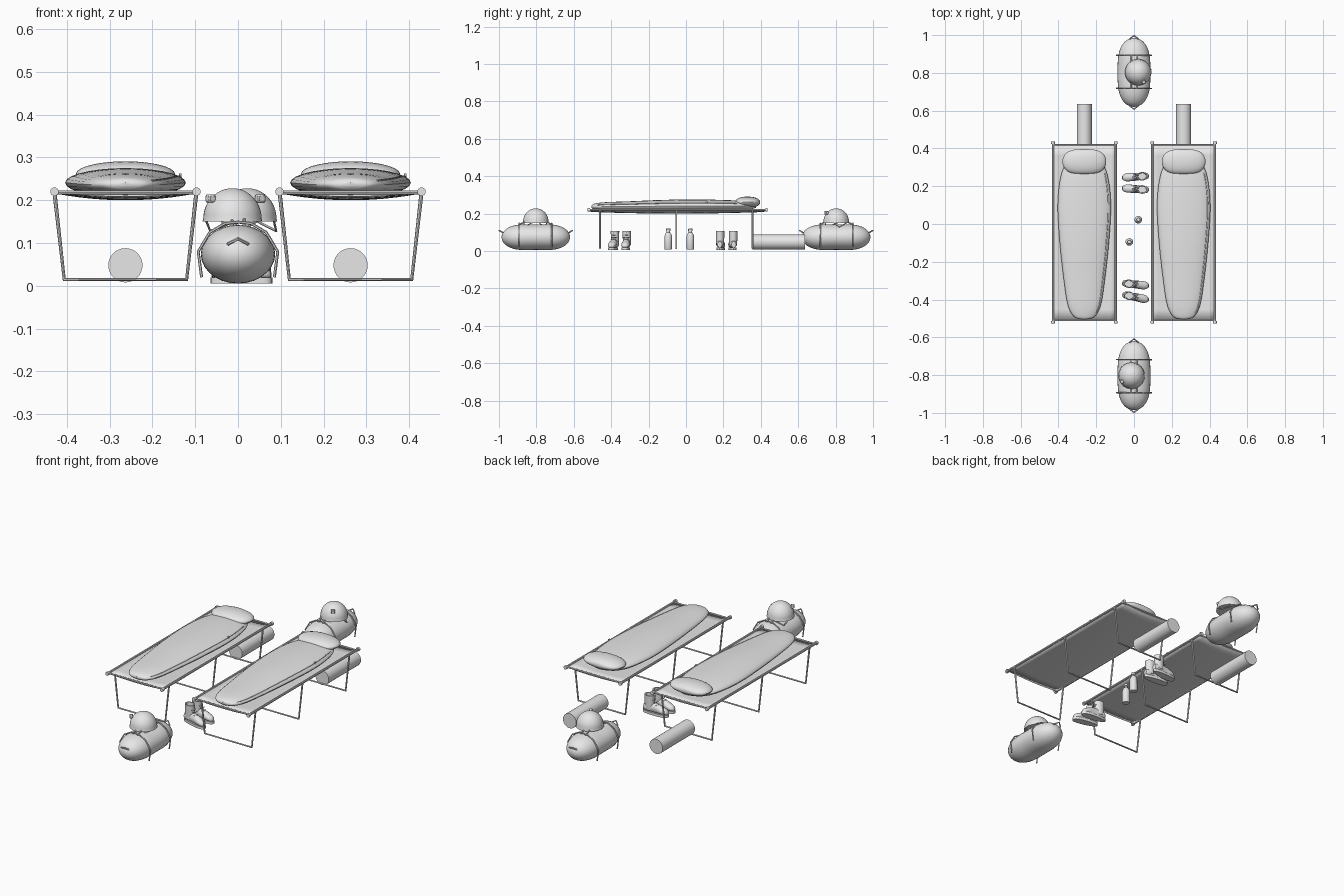
import bpy, bmesh, math
from mathutils import Vector, Matrix

cube = bpy.data.objects.get("Cube")
if cube:
    bpy.data.objects.remove(cube)

grey = bpy.data.materials.new("plain grey")
grey.use_nodes = True
grey.diffuse_color = (0.8, 0.8, 0.8, 1)
grey.node_tree.nodes["Principled BSDF"].inputs["Base Color"].default_value = (0.8, 0.8, 0.8, 1)


def add(name, bm, place=None):
    """Turn a bmesh into a named, smooth shaded object."""
    bmesh.ops.recalc_face_normals(bm, faces=bm.faces)
    if place:
        bm.transform(place)
    mesh = bpy.data.meshes.new(name)
    bm.to_mesh(mesh)
    bm.free()
    mesh.materials.append(grey)
    ob = bpy.data.objects.new(name, mesh)
    bpy.context.collection.objects.link(ob)
    bpy.ops.object.select_all(action='DESELECT')
    ob.select_set(True)
    bpy.context.view_layer.objects.active = ob
    bpy.ops.object.shade_smooth_by_angle(angle=math.radians(40))
    return ob


def rings_to_bmesh(rings):
    """Skin a list of closed rings of points and cap both ends."""
    bm = bmesh.new()
    loops = [[bm.verts.new(p) for p in ring] for ring in rings]
    n = len(loops[0])
    for a, b in zip(loops, loops[1:]):
        for i in range(n):
            j = (i + 1) % n
            bm.faces.new((a[i], a[j], b[j], b[i]))
    bm.faces.new(loops[0])
    bm.faces.new(loops[-1])
    return bm


def circle(n):
    return [(math.cos(2 * math.pi * i / n), math.sin(2 * math.pi * i / n)) for i in range(n)]


def tube(name, points, r, place=None, n=8):
    """Round bar that follows a path of points."""
    pts = [Vector(p) for p in points]
    dirs = [(b - a).normalized() for a, b in zip(pts, pts[1:])]
    tans = [dirs[0]] + [(a + b).normalized() for a, b in zip(dirs, dirs[1:])] + [dirs[-1]]
    rings, side = [], tans[0].orthogonal().normalized()
    for p, t in zip(pts, tans):
        side = (side - t * side.dot(t)).normalized()
        up = t.cross(side)
        rings.append([p + r * (c * side + s * up) for c, s in circle(n)])
    return add(name, rings_to_bmesh(rings), place)


def loft(name, stations, place=None, n=28):
    """Soft body along y: each station is (y, centre z, half width, half height)."""
    rings = [[(hx * c, y, z + hz * s) for c, s in circle(n)] for y, z, hx, hz in stations]
    return add(name, rings_to_bmesh(rings), place)


def lathe(name, profile, place=None, n=28):
    """Upright turned body: profile of (radius, height)."""
    return add(name, rings_to_bmesh([[(r * c, r * s, z) for c, s in circle(n)] for r, z in profile]), place)


def box(name, size, place):
    bm = bmesh.new()
    bmesh.ops.create_cube(bm, size=1, matrix=Matrix.Diagonal((*size, 1)))
    bmesh.ops.bevel(bm, geom=bm.edges[:], offset=min(size) * 0.15, segments=1, affect='EDGES')
    return add(name, bm, place)


def at(x, y, z=0, turn=0):
    return Matrix.Translation((x, y, z)) @ Matrix.Rotation(math.radians(turn), 4, 'Z')


def smooth_stations(keys, steps=5):
    """Catmull-Rom interpolation between key stations."""
    out = []
    ks = [Vector(k) for k in keys]
    for i in range(len(ks) - 1):
        p0, p1, p2, p3 = ks[max(i - 1, 0)], ks[i], ks[i + 1], ks[min(i + 2, len(ks) - 1)]
        for s in range(steps):
            t = s / steps
            out.append(p1 + (p2 - p0) * t / 2 + (2 * p0 - 5 * p1 + 4 * p2 - p3) * t * t / 2
                       + (3 * p1 - p0 - 3 * p2 + p3) * t ** 3 / 2)
    return out + [ks[-1]]


RAIL, TOP, FRONT, BACK = 0.166, 0.22, -0.52, 0.43


def sag(u, v):
    return TOP - 0.002 - 0.016 * (1 - u * u) * (0.45 + 0.55 * (1 - v * v))


def cot(side, x):
    place = at(x, 0)
    # Frame rails, end bars and U-shaped legs
    for s in (-1, 1):
        tube(side + "_cot_rail", [(s * RAIL, FRONT, TOP), (s * RAIL, BACK, TOP)], 0.006, place)
        for y in (FRONT, BACK):
            tube(side + "_rail_cap", [(s * RAIL, y - 0.006, TOP), (s * RAIL, y + 0.006, TOP)], 0.010, place, 12)
    for y in (FRONT + 0.01, BACK - 0.01):
        tube(side + "_end_bar", [(-RAIL, y, TOP - 0.002), (RAIL, y, TOP - 0.002)], 0.0045, place)
    for y in (-0.46, -0.052, 0.355):
        tube(side + "_cot_leg", [(-RAIL, y, TOP), (-0.143, y, 0.015), (0.143, y, 0.015), (RAIL, y, TOP)],
             0.0048, place)
    # Sagging canvas
    bm = bmesh.new()
    n, m = 12, 16
    grid = [[bm.verts.new(((2 * i / n - 1) * RAIL, FRONT + 0.01 + (BACK - FRONT - 0.02) * j / m,
                           sag(2 * i / n - 1, 2 * j / m - 1))) for i in range(n + 1)] for j in range(m + 1)]
    for a, b in zip(grid, grid[1:]):
        for i in range(n):
            bm.faces.new((a[i], a[i + 1], b[i + 1], b[i]))
    canvas = add(side + "_canvas", bm, place)
    mod = canvas.modifiers.new("thickness", 'SOLIDIFY')
    mod.thickness, mod.offset = 0.004, 0
    # Sleeping bag with zip, and pillow
    bag = smooth_stations([(-0.505, 0.237, 0.015, 0.005), (-0.49, 0.237, 0.055, 0.016),
                           (-0.43, 0.237, 0.087, 0.024), (-0.3, 0.238, 0.108, 0.028),
                           (-0.1, 0.24, 0.13, 0.034), (0.1, 0.241, 0.141, 0.034),
                           (0.25, 0.241, 0.125, 0.03), (0.33, 0.24, 0.09, 0.022), (0.375, 0.24, 0.03, 0.008)])
    loft(side + "_sleeping_bag", bag, place)
    tube(side + "_bag_zip", [(hx * 0.9, y, z + hz * 0.44) for y, z, hx, hz in bag[7:32]], 0.0025, place, 6)
    box(side + "_zip_pull", (0.006, 0.014, 0.01), at(x + 0.128, 0.11, 0.258))
    pillow = [(0.33 - 0.066 * math.cos(a), 0.261, 0.116 * math.sin(a) ** 0.6, 0.03 * math.sin(a) ** 0.8)
              for a in [math.pi * (0.02 + 0.96 * i / 16) for i in range(17)]]
    loft(side + "_pillow", pillow, place)
    # Rolled mat under the head end
    loft(side + "_rolled_mat", [(0.355, 0.048, 0.04, 0.04), (0.635, 0.048, 0.04, 0.04)], place)


def boot(name, x, y, turn):
    place = at(x, y, 0, turn)
    # Sole and foot run towards local +x
    outline = [(0.073 * c, (0.021 + 0.004 * c) * math.copysign(abs(s) ** 0.7, s)) for c, s in circle(24)]
    add(name + "_sole", rings_to_bmesh([[(a, b, z) for a, b in outline] for z in (0.006, 0.02)]), place)
    foot = smooth_stations([(-0.068, 0.035, 0.012, 0.016), (-0.05, 0.038, 0.019, 0.02),
                            (0.0, 0.04, 0.019, 0.026), (0.04, 0.034, 0.022, 0.018),
                            (0.062, 0.029, 0.016, 0.013), (0.07, 0.026, 0.006, 0.005)], 4)
    loft(name + "_foot", foot, place @ Matrix.Rotation(-math.pi / 2, 4, 'Z'), 16)
    shaft = [(0.021, 0.03), (0.022, 0.07), (0.023, 0.108), (0.018, 0.108), (0.017, 0.07)]
    lathe(name + "_shaft", shaft, place @ Matrix.Translation((-0.035, 0, 0)) @ Matrix.Diagonal((1.25, 1, 1, 1)), 16)
    for i in range(4):
        lx, lz = 0.016 - 0.008 * i, 0.06 + 0.012 * i
        tube(name + "_lace", [(lx - 0.01, -0.014, lz), (lx, 0, lz + 0.002), (lx - 0.01, 0.014, lz)], 0.0022, place, 6)


def duffel(name, y, turn):
    place = at(0, y, 0, turn)
    # Stuffed bag with rounded ends, slightly pinched at the middle
    body = []
    for i in range(29):
        t = math.cos(math.pi * (0.02 + 0.96 * i / 28))
        w = (1 - abs(t) ** 3.2) ** 0.5
        pinch = 1 - 0.06 * math.exp(-(t / 0.4) ** 2)
        body.append((-0.183 * t, 0.074, 0.087 * w, 0.072 * w * pinch))
    loft(name, body, place)
    # Straps draped over the bag, with loose ends
    for sy in (-0.09, 0.085):
        strap = [(0.085, 0.02), (0.093, 0.08), (0.066, 0.125), (0.03, 0.146), (0, 0.149)]
        path = [(a, sy, b) for a, b in strap] + [(-a, sy, b) for a, b in strap[-2::-1]]
        tube(name + "_strap", path, 0.0035, place, 6)
    # Carry handles on top and a grab loop on each end
    for s in (-1, 1):
        tube(name + "_handle", [(s * 0.014, -0.09, 0.142), (s * 0.014, -0.06, 0.155),
                                (s * 0.014, 0.06, 0.155), (s * 0.014, 0.085, 0.142)], 0.004, place, 6)
        tube(name + "_end_loop", [(-0.024, s * 0.176, 0.098), (0, s * 0.195, 0.11), (0.024, s * 0.176, 0.098)],
             0.004, place, 6)


def helmet(name, x, y, turn):
    place = at(x, y, 0.15, turn)
    outer = [(0.068 * math.cos(a), 0.008 + 0.07 * math.sin(a)) for a in [math.pi * i / 24.3 for i in range(13)]]
    inner = [(0.92 * r, 0.92 * z) for r, z in outer[::-1]]
    lathe(name, [(0.063, 0), (0.07, 0)] + outer, place, 32)
    # Lamp mount on the brow, chin straps below
    box(name + "_mount", (0.018, 0.02, 0.018), place @ Matrix.Translation((0.06, 0, 0.054)))
    for s in (-1, 1):
        tube(name + "_chin_strap", [(0.045, s * 0.045, 0.004), (0.02, s * 0.066, -0.022),
                                    (-0.045, s * 0.045, 0.004)], 0.003, place, 6)


for side, x in (("right", -0.263), ("left", 0.263)):
    cot(side, x)

for name, y, turn, hx, lamp in (("front", -0.803, 0, -0.013, 212), ("back", 0.803, 180, 0.022, 300)):
    duffel(name + "_duffel", y, turn)
    helmet(name + "_helmet", hx, y, lamp)

# Boots and bottles between the cots
for name, y, turn in (("front_boot_a", -0.32, -6), ("front_boot_b", -0.387, -12),
                      ("back_boot_a", 0.25, 184), ("back_boot_b", 0.185, 176)):
    boot(name, 0.008, y, turn)
for name, x, y in (("front_bottle", -0.025, -0.095), ("back_bottle", 0.023, 0.023)):
    lathe(name, [(0.018, 0.008), (0.02, 0.012), (0.02, 0.08), (0.016, 0.092), (0.009, 0.1),
                 (0.009, 0.107), (0.011, 0.107), (0.011, 0.119), (0.009, 0.121)], at(x, y), 20)
